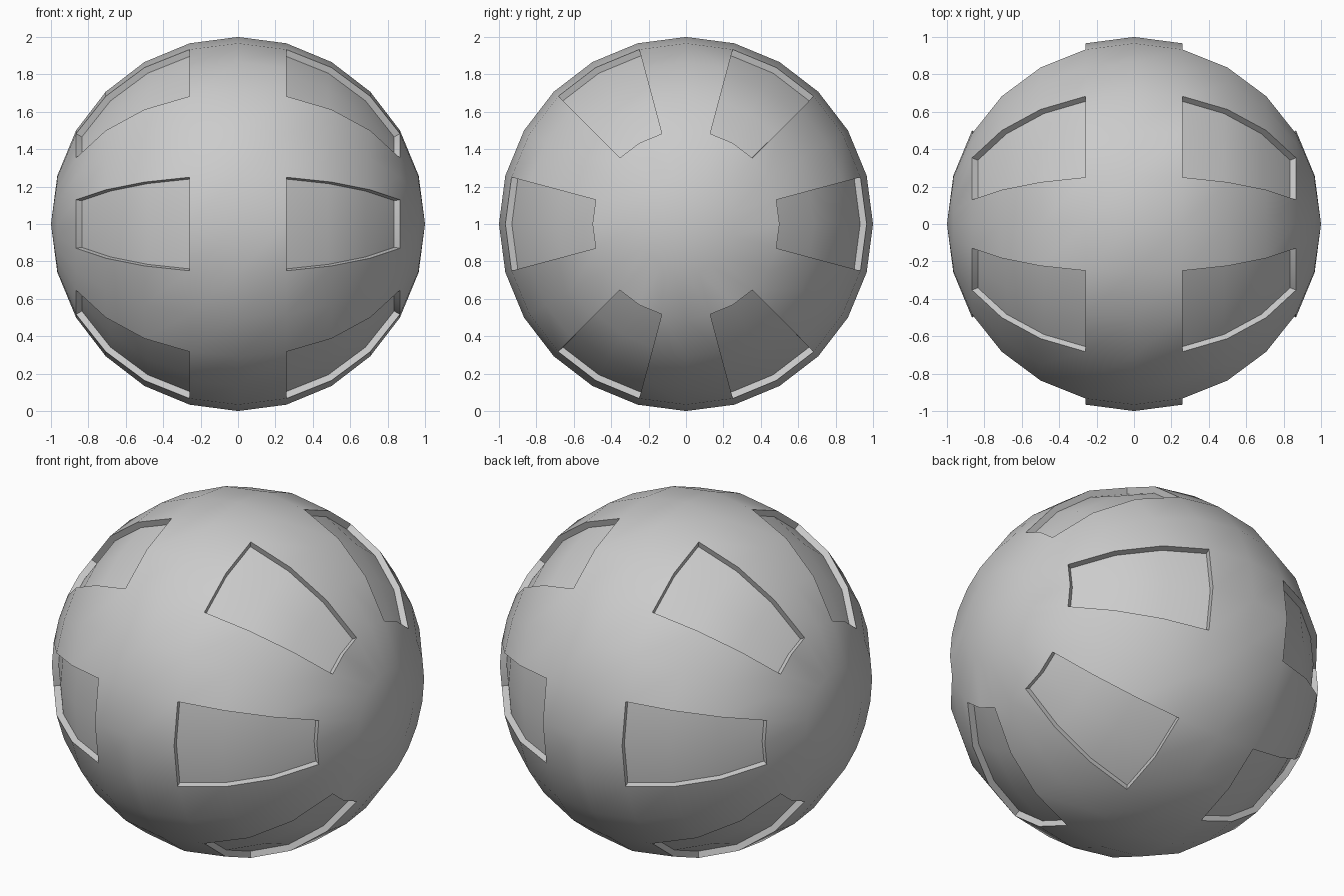
import bpy
import bmesh
import math
from mathutils import Matrix, Vector

default_cube = bpy.data.objects.get("Cube")
if default_cube:
    bpy.data.objects.remove(default_cube, do_unlink=True)

FLOOR_SCALE = 0.964   # depth of the recessed panels

# Single grey material
grey = bpy.data.materials.new("light_grey")
grey.use_nodes = True
colour = (0.6, 0.6, 0.6, 1.0)
grey.diffuse_color = colour
grey.node_tree.nodes["Principled BSDF"].inputs["Base Color"].default_value = colour

# Sphere with its poles on the x axis
bm = bmesh.new()
bmesh.ops.create_uvsphere(bm, u_segments=24, v_segments=12, radius=1.0)
bmesh.ops.rotate(bm, verts=bm.verts, matrix=Matrix.Rotation(math.pi / 2, 3, "Y"))


def in_panel(face, side, index):
    """Six panels round each half, two segments wide and three rings long."""
    c = face.calc_center_median()
    latitude = math.degrees(math.atan2(c.x * side, math.hypot(c.y, c.z)))
    around = math.degrees(math.atan2(c.z, c.y)) - 60 * index
    offset = (around + 180) % 360 - 180
    return 15 < latitude < 60 and abs(offset) < 15


# Sink each panel towards the centre
for side in (-1, 1):
    for index in range(6):
        panel = [f for f in bm.faces if in_panel(f, side, index)]
        sunk = bmesh.ops.extrude_face_region(bm, geom=panel)["geom"]
        verts = [v for v in sunk if isinstance(v, bmesh.types.BMVert)]
        bmesh.ops.delete(bm, geom=[f for f in panel if f.is_valid], context="FACES")
        bmesh.ops.scale(bm, vec=Vector((1, 1, 1)) * FLOOR_SCALE, verts=verts)

bmesh.ops.recalc_face_normals(bm, faces=bm.faces)
bmesh.ops.translate(bm, verts=bm.verts, vec=(0, 0, 1))

mesh = bpy.data.meshes.new("panelled_ball")
bm.to_mesh(mesh)
bm.free()
mesh.materials.append(grey)
ball = bpy.data.objects.new("panelled_ball", mesh)
bpy.context.collection.objects.link(ball)

# Smooth shell and floors, sharp recess edges
bpy.ops.object.select_all(action="DESELECT")
ball.select_set(True)
bpy.context.view_layer.objects.active = ball
bpy.ops.object.shade_smooth_by_angle(angle=math.radians(30))
